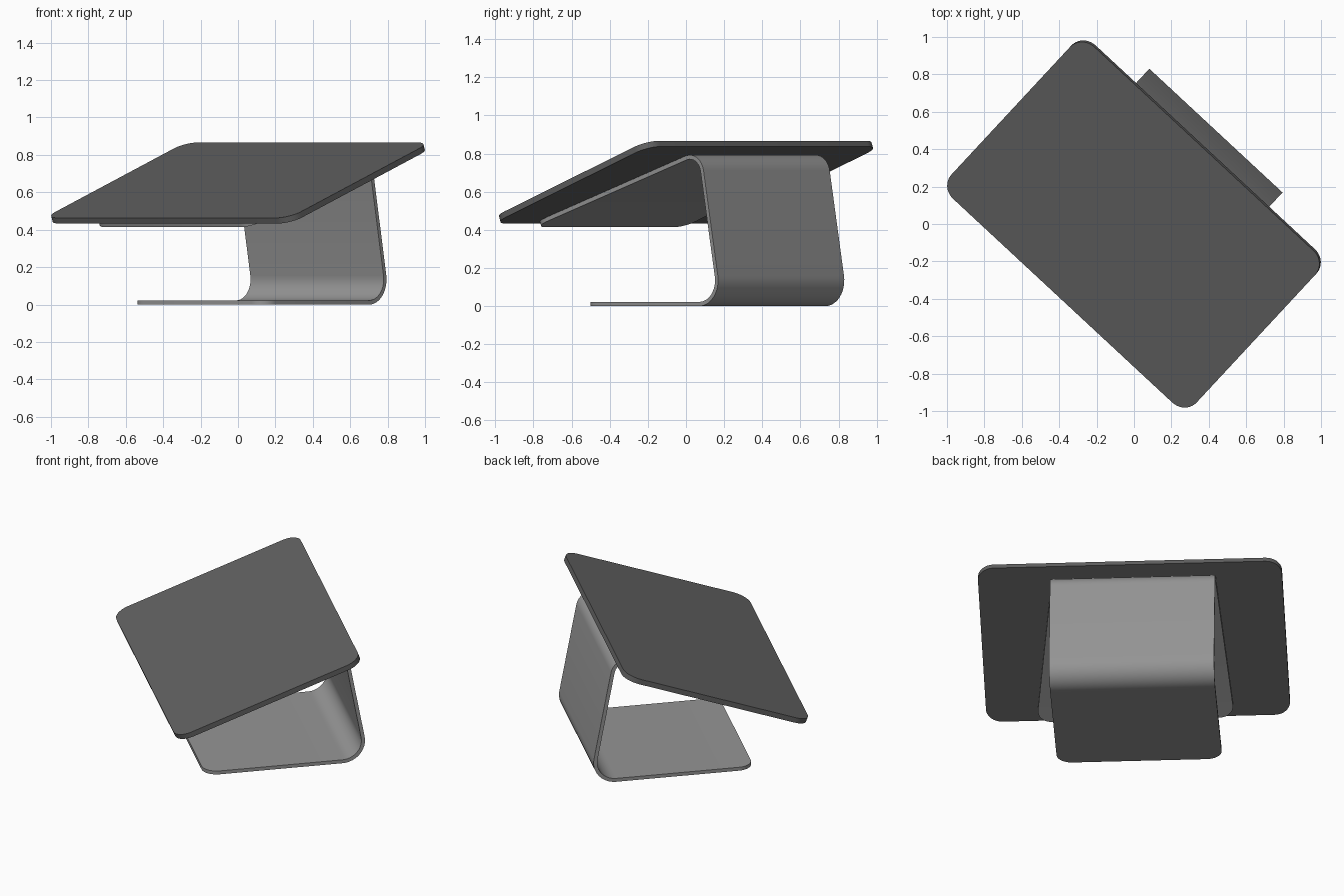
import bpy, bmesh, math
from math import sin, cos, radians, sqrt

if "Cube" in bpy.data.objects:
    bpy.data.objects.remove(bpy.data.objects["Cube"])

TURN = radians(-42.9)     # whole model is turned about z
TILT = radians(20)        # slope of the panel
LEAN = radians(10.5)      # forward lean of the stand back


def finish(name, bm, color):
    bmesh.ops.recalc_face_normals(bm, faces=bm.faces)
    me = bpy.data.meshes.new(name)
    bm.to_mesh(me)
    bm.free()
    ob = bpy.data.objects.new(name, me)
    bpy.context.collection.objects.link(ob)
    mat = bpy.data.materials.new(name + "_grey")
    mat.diffuse_color = (*color, 1)
    mat.use_nodes = True
    mat.node_tree.nodes["Principled BSDF"].inputs["Base Color"].default_value = mat.diffuse_color
    me.materials.append(mat)
    bpy.ops.object.select_all(action='DESELECT')
    ob.select_set(True)
    bpy.context.view_layer.objects.active = ob
    bpy.ops.object.shade_smooth_by_angle(angle=radians(30))
    return ob


# flat panel with rounded corners
bm = bmesh.new()
bmesh.ops.create_cube(bm, size=1)
bmesh.ops.scale(bm, vec=(1.79, 1.18, 0.032), verts=bm.verts)
corners = [e for e in bm.edges
           if abs(e.verts[0].co.z - e.verts[1].co.z) > 0.01]
bmesh.ops.bevel(bm, geom=corners, offset=0.095, segments=10,
                profile=0.5, affect='EDGES')
panel = finish("panel", bm, (0.12, 0.12, 0.12))
panel.location = (0, 0, 0.65)
panel.rotation_euler = (TILT, 0, TURN)

# bent sheet stand: one ribbon from base front, up the back, to the top plate
T, R1, R2, RC = 0.022, 0.135, 0.1, 0.09
BASE_F, TOP_F = -0.30, -0.54
c1 = (0.529, R1)
wall = c1[0] * cos(LEAN) + c1[1] * sin(LEAN) + R1 - R2
roof = 0.65 * cos(TILT) - 0.016 - 0.002 - R2
det = cos(LEAN) * cos(TILT) + sin(LEAN) * sin(TILT)
c2 = ((wall * cos(TILT) - roof * sin(LEAN)) / det,
      (roof * cos(LEAN) + wall * sin(TILT)) / det)
end_a = math.pi / 2 + TILT
rounding = [RC * (1 - cos(math.pi / 2 * i / 8)) for i in range(9)]
inset = lambda s: RC - sqrt(max(0, RC * RC - (RC - s) ** 2)) if s < RC else 0
L0, R0 = -0.505, 0.467     # stand sides
LF, RF = -0.565, 0.60      # flared front of top plate

sections = []              # (v, z, normal angle, left, right)
for s in rounding:
    sections.append((BASE_F + s, 0, -math.pi / 2, L0 + inset(s), R0 - inset(s)))


def arc(c, r, a0, a1, n):
    for i in range(n + 1):
        a = a0 + (a1 - a0) * i / n
        sections.append((c[0] + r * cos(a), c[1] + r * sin(a), a, L0, R0))


arc(c1, R1, -math.pi / 2, LEAN, 12)
arc(c2, R2, LEAN, end_a, 12)
v0, z0 = sections[-1][:2]
length = (v0 - TOP_F) / cos(TILT)
for s in reversed(rounding):
    d = length - s
    k = d / length
    sections.append((v0 - d * cos(TILT), z0 - d * sin(TILT), end_a,
                     L0 + (LF - L0) * k + inset(s),
                     R0 + (RF - R0) * k - inset(s)))

bm = bmesh.new()
rings = []
for v, z, a, left, right in sections:
    vi, zi = v - T * cos(a), z - T * sin(a)
    rings.append([bm.verts.new(p) for p in
                  ((left, v, z), (right, v, z), (right, vi, zi), (left, vi, zi))])
for p, q in zip(rings, rings[1:]):
    for i in range(4):
        j = (i + 1) % 4
        bm.faces.new((p[i], p[j], q[j], q[i]))
bm.faces.new(rings[0])
bm.faces.new(rings[-1])
stand = finish("bent_stand", bm, (0.3, 0.3, 0.3))
stand.rotation_euler = (0, 0, TURN)
